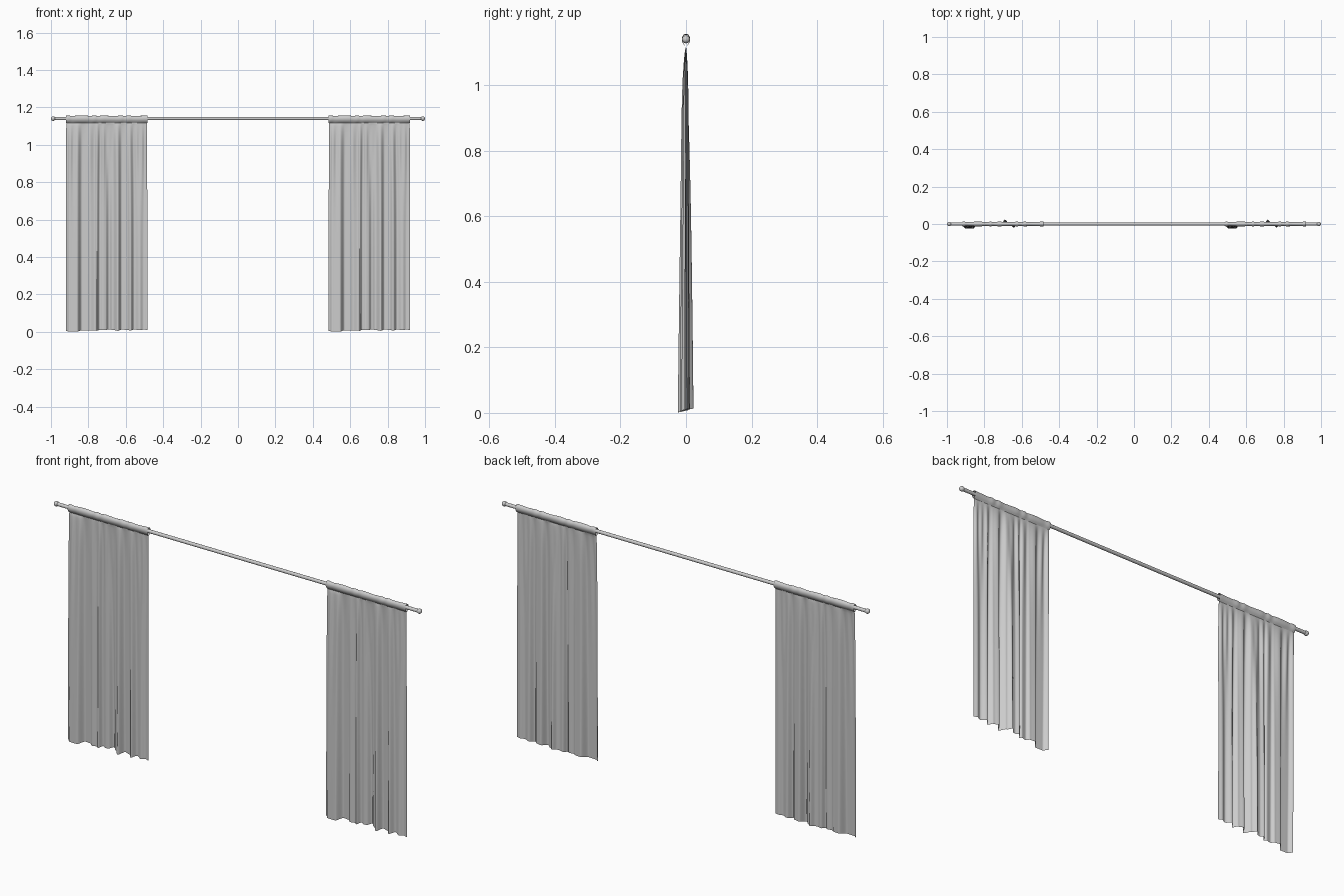
import bpy, bmesh, math
from mathutils import Vector

cube = bpy.data.objects.get("Cube")
if cube:
    bpy.data.objects.remove(cube, do_unlink=True)

ROD_Z, NECK_Z = 1.14, 1.117
WIDTH, LEFT_EDGES = 0.435, (-0.92, 0.485)


def make_material(name, rgb):
    m = bpy.data.materials.new(name)
    m.use_nodes = True
    m.diffuse_color = (*rgb, 1)
    m.node_tree.nodes["Principled BSDF"].inputs["Base Color"].default_value = (*rgb, 1)
    return m


grey = make_material("light grey", (0.6, 0.6, 0.6))


def finish(bm, name, smooth_angle=60):
    bmesh.ops.recalc_face_normals(bm, faces=bm.faces)
    mesh = bpy.data.meshes.new(name)
    bm.to_mesh(mesh)
    bm.free()
    mesh.materials.append(grey)
    obj = bpy.data.objects.new(name, mesh)
    bpy.context.collection.objects.link(obj)
    bpy.ops.object.select_all(action='DESELECT')
    obj.select_set(True)
    bpy.context.view_layer.objects.active = obj
    bpy.ops.object.shade_smooth_by_angle(angle=math.radians(smooth_angle))
    return obj


# Hem fold profile: distance along the curtain, depth
FOLDS = [(0, -.008), (.02, -.024), (.06, -.025), (.085, .007), (.115, .004),
         (.13, -.008), (.155, -.004), (.165, -.012), (.18, .010), (.2, .002),
         (.212, .004), (.23, .023), (.25, .006), (.278, -.019), (.298, .012),
         (.325, .005), (.345, -.014), (.365, .010), (.395, -.005),
         (.415, .004), (.435, -.002)]


def fold(u):
    for (a, ya), (b, yb) in zip(FOLDS, FOLDS[1:]):
        if u <= b:
            t = (u - a) / (b - a)
            return ya + (yb - ya) * t * t * (3 - 2 * t)
    return FOLDS[-1][1]


def add_grid(bm, rows):
    verts = [[bm.verts.new(p) for p in row] for row in rows]
    for lower, upper in zip(verts, verts[1:]):
        for i in range(len(lower) - 1):
            bm.faces.new((lower[i], lower[i + 1], upper[i + 1], upper[i]))


# Curtain cloth: folds fade upward into small gathers at the neck
def cloth_point(left, u, v):
    y = fold(u) * math.sqrt(max(1 - v, 0))
    gather = 0.003 * math.sin(u * 150 + 2 * math.sin(u * 31))
    y += gather * math.sin(math.pi * v ** 5)
    hem = 0.006 + 0.2 * fold(u) + 0.005 * u / WIDTH
    side = 0.004 * (u / WIDTH - 0.5) * v ** 6
    return Vector((left + u - side, y, hem + (NECK_Z - hem) * v))


# Rod pocket: a gathered teardrop loop around the rod
def pocket_point(left, u, t):
    angle = math.radians(-62 + 304 * t)
    puff = 1 + 0.09 * math.sin(u * 95 + 1.6 * math.sin(u * 40))
    pinch = math.sin(math.pi * t) ** 0.4 if 0 < t < 1 else 0
    return Vector((left + u, 0.0135 * puff * pinch * math.cos(angle),
                   NECK_Z + (0.023 + 0.0155 * puff * math.sin(angle)) * pinch))


def curtain(name, left, cols=150):
    us = [WIDTH * i / cols for i in range(cols + 1)]
    levels = [1 - (1 - k / 28) ** 1.6 for k in range(29)]
    bm = bmesh.new()
    add_grid(bm, [[cloth_point(left, u, v) for u in us] for v in levels])
    add_grid(bm, [[pocket_point(left, u, k / 20) for u in us] for k in range(21)])
    bmesh.ops.remove_doubles(bm, verts=bm.verts, dist=0.00005)
    finish(bm, name, 80)


for side, edge in zip(("right", "left"), LEFT_EDGES):
    curtain(side + "_curtain", edge)


# Rod with ball ends
def lathe(name, profile, sides=24):
    bm = bmesh.new()
    add_grid(bm, [[(x, r * math.cos(2 * math.pi * i / sides),
                    ROD_Z + r * math.sin(2 * math.pi * i / sides))
                   for i in range(sides + 1)] for x, r in profile])
    bmesh.ops.remove_doubles(bm, verts=bm.verts, dist=0.00001)
    return finish(bm, name, 40)


lathe("curtain_rod", [(-0.985, 0.0085), (0.985, 0.0085)])
for side, s in (("right", -1), ("left", 1)):
    ball = [(s * (0.988 - 0.012 * math.cos(math.pi * k / 12)),
             0.012 * math.sin(math.pi * k / 12)) for k in range(13)]
    lathe(side + "_rod_ball", ball)
